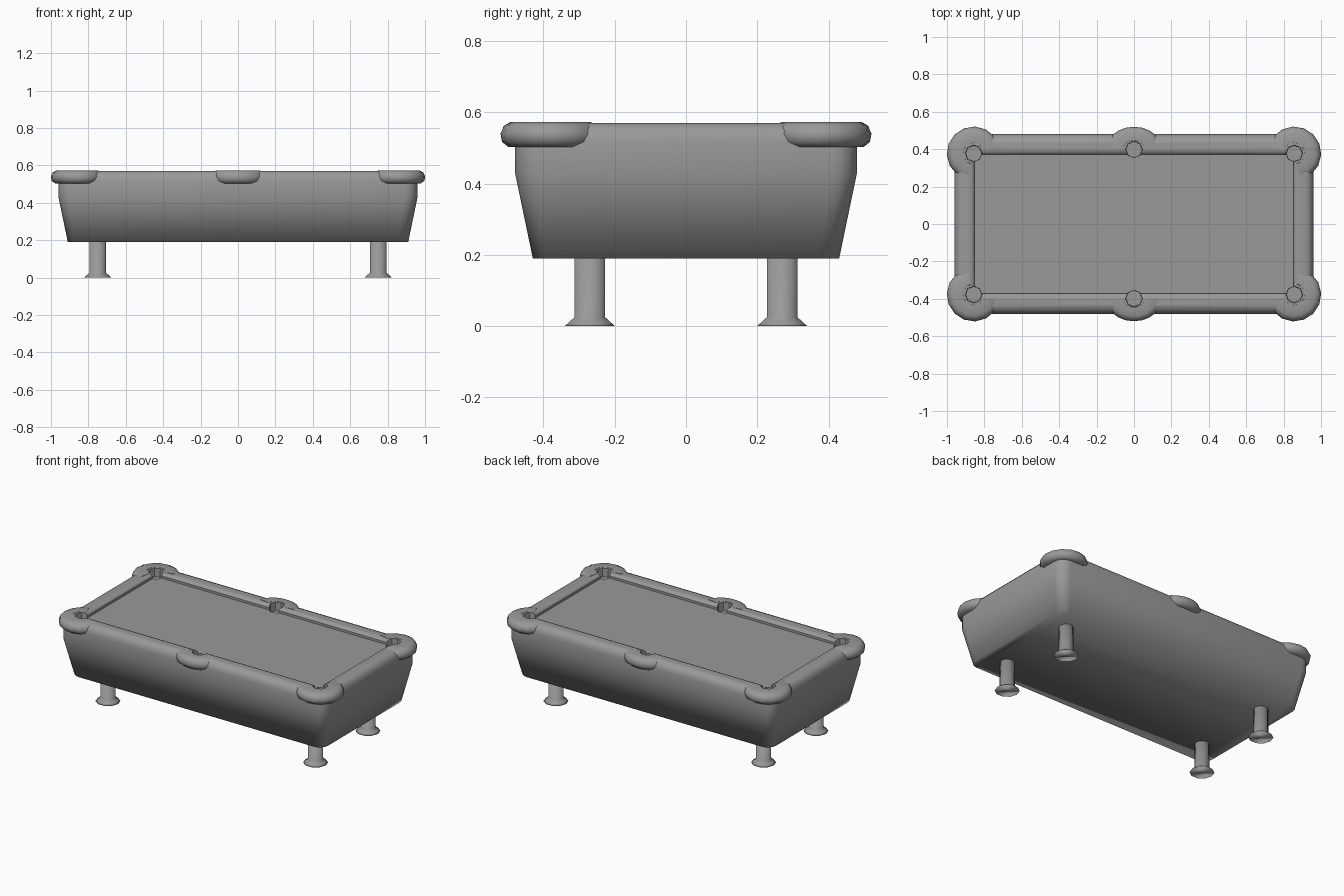
import bpy, bmesh
from math import sin, cos, pi, radians

if "Cube" in bpy.data.objects:
    bpy.data.objects.remove(bpy.data.objects["Cube"])

grey = bpy.data.materials.new("grey")
grey.diffuse_color = (0.32, 0.32, 0.32, 1)
grey.use_nodes = True
grey.node_tree.nodes["Principled BSDF"].inputs["Base Color"].default_value = grey.diffuse_color


def select(ob):
    bpy.ops.object.select_all(action='DESELECT')
    ob.select_set(True)
    bpy.context.view_layer.objects.active = ob


def finish(name, bm, angle=35):
    bmesh.ops.recalc_face_normals(bm, faces=bm.faces)
    me = bpy.data.meshes.new(name)
    bm.to_mesh(me)
    bm.free()
    me.materials.append(grey)
    ob = bpy.data.objects.new(name, me)
    bpy.context.collection.objects.link(ob)
    select(ob)
    bpy.ops.object.shade_smooth_by_angle(angle=radians(angle))
    return ob


def skin(bm, loops, caps=True):
    """Bridge successive equal-length vertex loops."""
    n = len(loops[0])
    for a, b in zip(loops, loops[1:]):
        for i in range(n):
            j = (i + 1) % n
            bm.faces.new((a[i], a[j], b[j], b[i]))
    if caps:
        bm.faces.new(loops[0])
        bm.faces.new(loops[-1])


def rounded_rect(bm, hx, hy, r, z, seg=4):
    out = []
    for k, (sx, sy) in enumerate([(1, 1), (-1, 1), (-1, -1), (1, -1)]):
        for i in range(seg + 1):
            a = (k + i / seg) * pi / 2
            out.append(bm.verts.new((sx * (hx - r) + r * cos(a),
                                     sy * (hy - r) + r * sin(a), z)))
    return out


def lathe(bm, x, y, profile, n):
    skin(bm, [[bm.verts.new((x + r * cos(2 * pi * i / n), y + r * sin(2 * pi * i / n), z))
               for i in range(n)] for r, z in profile])


# Tapered cabinet, rounded rails and recessed bed in one shell
bm = bmesh.new()
sections = [(0.05, 0.19, 0.06), (0.0, 0.43, 0.07), (0.0, 0.52, 0.07),
            (0.006, 0.545, 0.065), (0.02, 0.562, 0.055), (0.04, 0.57, 0.04),
            (0.085, 0.57, 0.02), (0.1, 0.564, 0.012), (0.108, 0.555, 0.01),
            (0.108, 0.54, 0.01)]
skin(bm, [rounded_rect(bm, 0.96 - d, 0.48 - d, r, z) for d, z, r in sections])
table = finish("table_body", bm)

# Pocket positions: x, y, outward angle, arc half-angle, x radius, y radius
pockets = []
for sy in (-1, 1):
    pockets.append((0, sy * 0.398, sy * pi / 2, 1.5, 0.15, 0.122))
    for sx in (-1, 1):
        ang = pi / 4 * sy if sx > 0 else sy * 3 * pi / 4
        pockets.append((sx * 0.857, sy * 0.377, ang, 2.1, 0.144, 0.144))

# Pocket holes cut into the shell
bm = bmesh.new()
for x, y, *_ in pockets:
    lathe(bm, x, y, [(0.043, 0.515), (0.047, 0.62)], 8)
cutter = finish("pocket_cutter", bm)
mod = table.modifiers.new("pockets", 'BOOLEAN')
mod.operation = 'DIFFERENCE'
mod.solver = 'EXACT'
mod.object = cutter
select(table)
bpy.ops.object.modifier_apply(modifier="pockets")
bpy.data.objects.remove(cutter)

# Triangulate cut faces, crease the bed and pockets, keep the bottom edge soft
bm = bmesh.new()
bm.from_mesh(table.data)
bmesh.ops.triangulate(bm, faces=[f for f in bm.faces if len(f.verts) > 4])
bm.to_mesh(table.data)
bm.free()
bpy.ops.object.shade_smooth_by_angle(angle=radians(35))
for e in table.data.edges:
    if all(table.data.vertices[v].co.z < 0.2 for v in e.vertices):
        e.use_edge_sharp = False

# C-shaped pocket caps: (radius fraction, z) cross-section
cap_profile = [(0.36, 0.55), (0.40, 0.571), (0.78, 0.573), (0.93, 0.562),
               (1.0, 0.54), (0.97, 0.517), (0.82, 0.502), (0.5, 0.502)]
for x, y, mid, half, rx, ry in pockets:
    bm = bmesh.new()
    steps = 10
    loops = []
    for i in range(steps + 1):
        a = mid + half * (2 * i / steps - 1)
        loops.append([bm.verts.new((x + f * rx * cos(a), y + f * ry * sin(a), z))
                      for f, z in cap_profile])
    skin(bm, loops)
    finish("pocket_cap", bm, 60)

# Four round legs with flared feet, softly shaded throughout
for sx in (-1, 1):
    for sy in (-1, 1):
        bm = bmesh.new()
        lathe(bm, sx * 0.75, sy * 0.27,
              [(0.074, 0.0), (0.06, 0.012), (0.045, 0.025), (0.045, 0.2)], 10)
        finish("leg", bm, 180)
